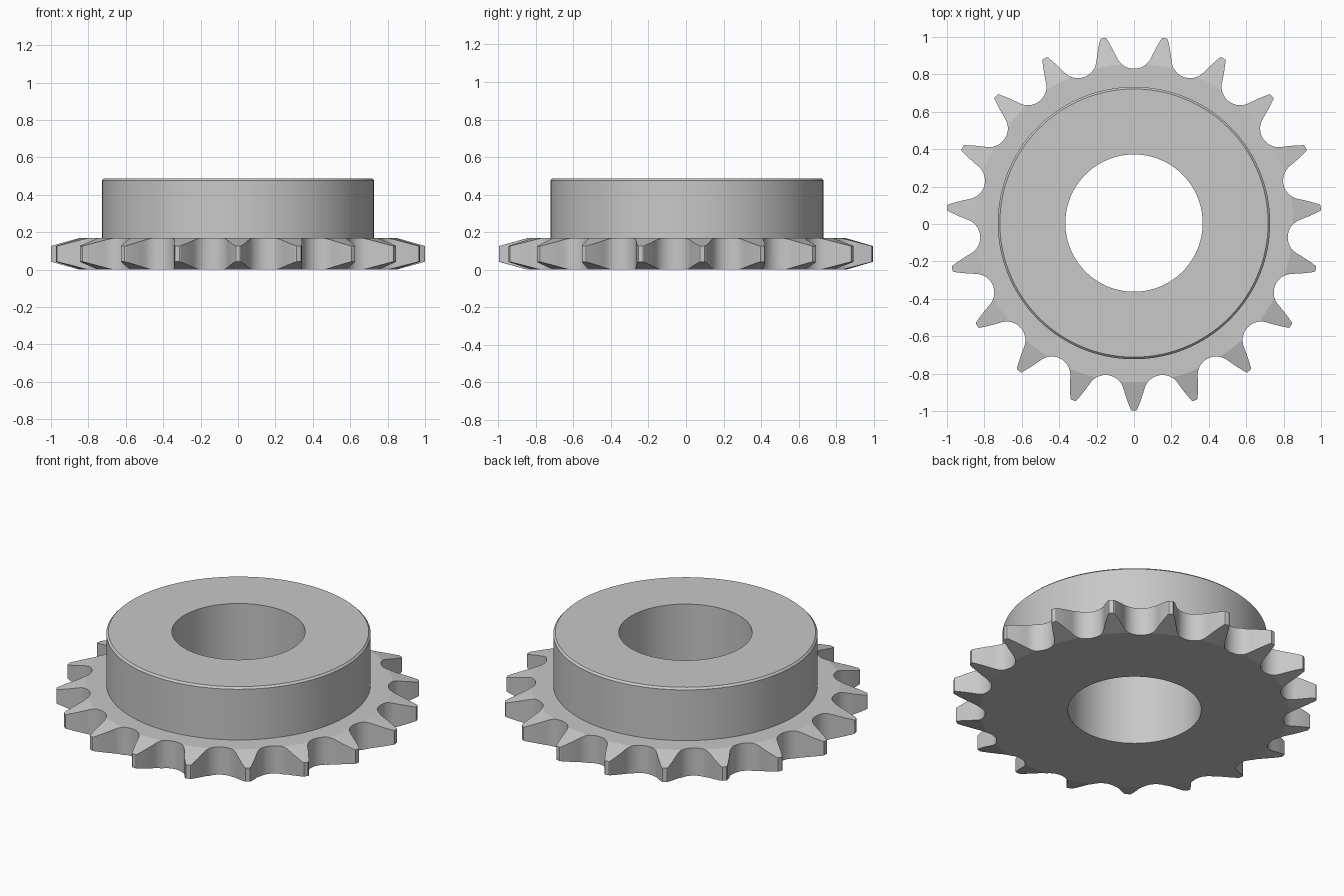
import bpy, bmesh
from math import sin, cos, pi, radians
from mathutils import Vector, Matrix

TEETH = 19
CENTRE_Y = 0.005
PITCH_R, ROLLER_R, TIP_R = 0.925, 0.1, 1.002
HEIGHT, PLATE, HUB_R, BORE_R = 0.487, 0.168, 0.728, 0.367
BEVEL, CHAMFER = 0.011, 0.042

old = bpy.data.objects.get("Cube")
if old:
    bpy.data.objects.remove(old, do_unlink=True)

steel = bpy.data.materials.new("grey steel")
steel.use_nodes = True
colour = (0.58, 0.58, 0.58, 1)
steel.diffuse_color = colour
steel.node_tree.nodes["Principled BSDF"].inputs["Base Color"].default_value = colour


def make_object(name, bm):
    bmesh.ops.recalc_face_normals(bm, faces=bm.faces)
    mesh = bpy.data.meshes.new(name)
    bm.to_mesh(mesh)
    bm.free()
    mesh.materials.append(steel)
    obj = bpy.data.objects.new(name, mesh)
    bpy.context.collection.objects.link(obj)
    return obj


def lathe(name, profile, steps):
    """Turn a closed (radius, z) profile around the z axis."""
    bm = bmesh.new()
    rings = [[bm.verts.new((r * cos(2 * pi * i / steps), r * sin(2 * pi * i / steps), z))
              for r, z in profile] for i in range(steps)]
    n = len(profile)
    for i in range(steps):
        a, b = rings[i], rings[(i + 1) % steps]
        for j in range(n):
            k = (j + 1) % n
            bm.faces.new((a[j], b[j], b[k], a[k]))
    return make_object(name, bm)


def gap_outline():
    """One tooth gap, centred on +y: tip, flank, roller seat, flank, tip."""
    seat_end = radians(65)
    half = pi / TEETH
    seat = [Vector((ROLLER_R * sin(a), PITCH_R - ROLLER_R * cos(a)))
            for a in (seat_end * i / 10 for i in range(11))]
    start = seat[-1]
    control = start + Vector((cos(seat_end), sin(seat_end))) * 0.055
    turn = Matrix.Rotation(-half, 2)
    end = turn @ Vector((-0.02, TIP_R - 0.012))
    flank = [start * (1 - t) ** 2 + control * 2 * t * (1 - t) + end * t * t
             for t in (0.2, 0.4, 0.6, 0.8, 1)]
    tip = [turn @ Vector((-0.017, TIP_R - 0.004)), turn @ Vector((-0.012, TIP_R))]
    right = seat + flank + tip
    left = [Vector((-p.x, p.y)) for p in reversed(right[1:])]
    return left + right


# Turned blank: bore, toothed plate with tapered rim, raised hub
rim_r, edge_r = 0.85, 1.05
drop = CHAMFER * (edge_r - rim_r) / (TIP_R - rim_r)
sprocket = lathe("sprocket", [
    (BORE_R, 0), (rim_r, 0), (edge_r, drop), (edge_r, PLATE - drop), (rim_r, PLATE),
    (HUB_R, PLATE), (HUB_R, HEIGHT - BEVEL), (HUB_R - BEVEL, HEIGHT), (BORE_R, HEIGHT)], 120)

# Tall prism with the toothed outline
bm = bmesh.new()
loop = []
for i in range(TEETH):
    turn = Matrix.Rotation(-2 * pi * i / TEETH, 2)
    for p in gap_outline():
        q = turn @ p
        loop.append(bm.verts.new((q.x, q.y, -0.1)))
base = bm.faces.new(loop)
top = bmesh.ops.extrude_face_region(bm, geom=[base])["geom"]
bmesh.ops.translate(bm, vec=(0, 0, HEIGHT + 0.2),
                    verts=[v for v in top if isinstance(v, bmesh.types.BMVert)])
cutter = make_object("tooth_cutter", bm)
cutter.hide_render = True

# Cut the teeth out of the blank
mod = sprocket.modifiers.new("teeth", 'BOOLEAN')
mod.operation = 'INTERSECT'
mod.solver = 'EXACT'
mod.object = cutter
bpy.ops.object.select_all(action='DESELECT')
bpy.context.view_layer.objects.active = sprocket
sprocket.select_set(True)
bpy.ops.object.modifier_apply(modifier=mod.name)
bpy.data.objects.remove(cutter, do_unlink=True)

sprocket.location.y = CENTRE_Y
bpy.ops.object.shade_smooth_by_angle(angle=radians(11))
